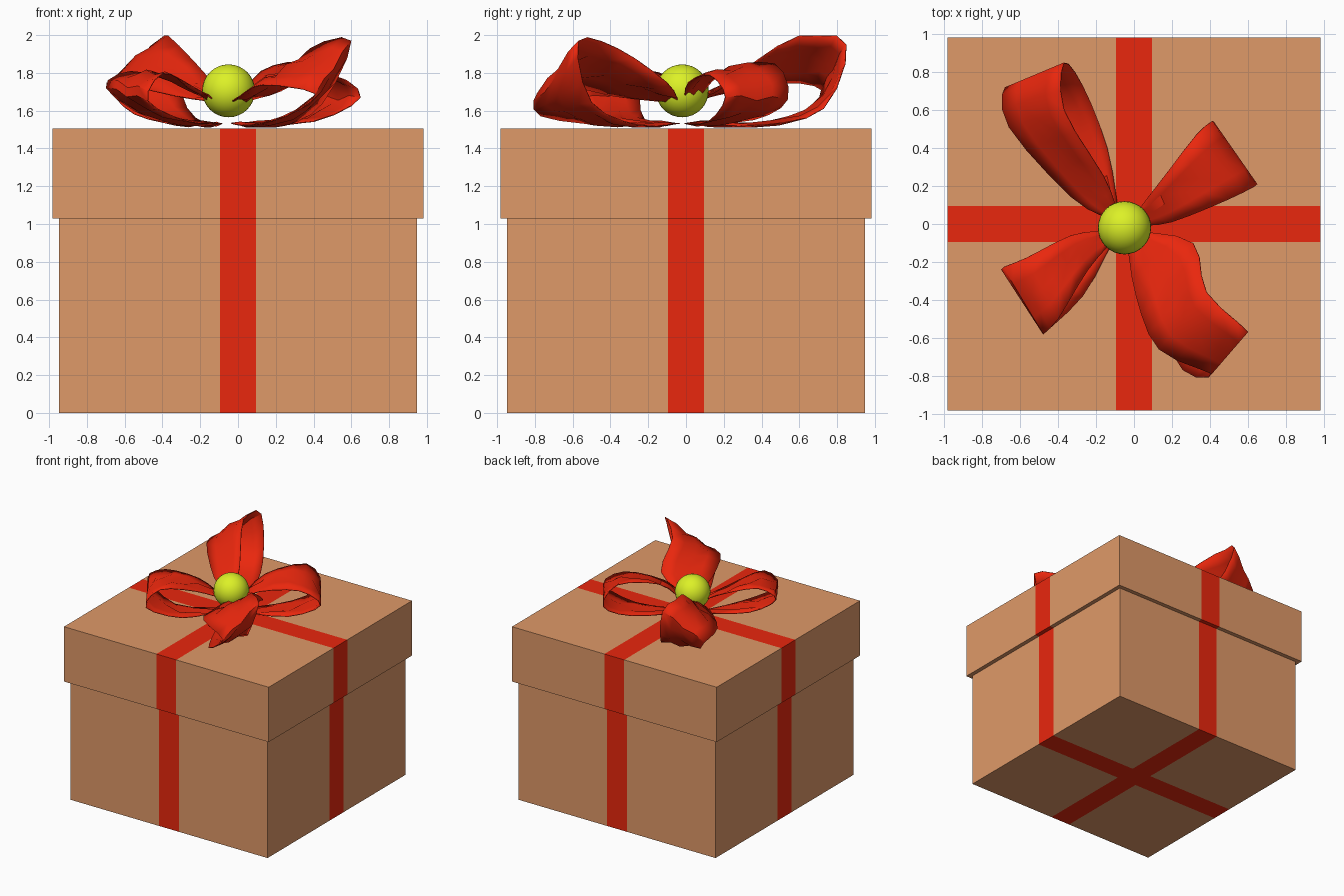
import bpy, bmesh
from mathutils import Vector

if "Cube" in bpy.data.objects:
    bpy.data.objects.remove(bpy.data.objects["Cube"])


def material(name, rgb):
    m = bpy.data.materials.new(name)
    m.diffuse_color = (*rgb, 1)
    m.use_nodes = True
    m.node_tree.nodes["Principled BSDF"].inputs["Base Color"].default_value = m.diffuse_color
    return m


CARD = material("card", (0.74, 0.32, 0.14))
RED = material("ribbon_red", (0.82, 0.02, 0.004))
LIME = material("lime", (0.72, 0.88, 0.02))
W = 0.095                                   # half width of the flat ribbon
KNOT = Vector((-0.05, -0.02, 0))


def finish(name, bm, mats):
    me = bpy.data.meshes.new(name)
    bm.to_mesh(me)
    bm.free()
    for m in mats:
        me.materials.append(m)
    ob = bpy.data.objects.new(name, me)
    bpy.context.collection.objects.link(ob)
    return ob


def wrapped_box(name, half, z0, z1):
    """Box cut along the ribbon edges, with the ribbon faces coloured red."""
    bm = bmesh.new()
    bmesh.ops.create_cube(bm, size=1)
    for v in bm.verts:
        v.co = (v.co.x * 2 * half, v.co.y * 2 * half, z1 if v.co.z > 0 else z0)
    for axis in ((1, 0, 0), (0, 1, 0)):
        for s in (-W, W):
            bmesh.ops.bisect_plane(bm, geom=bm.verts[:] + bm.edges[:] + bm.faces[:],
                                   plane_co=Vector(axis) * s, plane_no=axis)
    for f in bm.faces:
        c = f.calc_center_median()
        f.material_index = int(abs(c.x) < W or abs(c.y) < W)
    return finish(name, bm, (CARD, RED))


# Box and lid
wrapped_box("box_body", 0.947, 0, 1.035)
wrapped_box("box_lid", 0.983, 1.03, 1.506)


def spline(pts, steps=3):
    """Catmull-Rom curve through the points."""
    p = [Vector(q) for q in pts]
    p = [p[0]] + p + [p[-1]]
    out = []
    for i in range(1, len(p) - 2):
        a, b, c, d = p[i - 1:i + 3]
        for k in range(steps):
            t = k / steps
            out.append(b + 0.5 * t * (c - a + t * (2 * a - 5 * b + 4 * c - d
                                                  + t * (3 * (b - c) + d - a))))
    return out + [p[-2]]


def bow_loop(name, edge_a, edge_b, columns=4):
    """Ribbon strip lofted between two edges, each leaving and rejoining the knot."""
    rails = []
    for edge in (edge_a, edge_b):
        side = (Vector(edge[0]) - KNOT) * Vector((1, 1, 0)).length
        side.z = 0
        side = side.normalized() * 0.09
        start = KNOT + side + Vector((0, 0, 1.65))
        end = KNOT + side + Vector((0, 0, 1.53))
        rails.append(spline([start] + list(edge) + [end]))
    n = len(rails[0])
    bm = bmesh.new()
    grid = []
    for i, (a, b) in enumerate(zip(*rails)):
        row = []
        for j in range(columns + 1):
            p = a.lerp(b, j / columns)
            if 0 < j < columns and 0 < i < n - 1:     # soft crumple
                p.z += 0.012 * (1 if (i // 2 + j) % 2 else -1)
            p.z = min(max(p.z, 1.512), 1.998)
            row.append(bm.verts.new(p))
        grid.append(row)
    for r0, r1 in zip(grid, grid[1:]):
        for j in range(columns):
            bm.faces.new((r0[j], r0[j + 1], r1[j + 1], r1[j]))
    bmesh.ops.recalc_face_normals(bm, faces=bm.faces[:])
    ob = finish(name, bm, (RED,))
    ob.modifiers.new("thickness", "SOLIDIFY").thickness = 0.006
    bpy.context.view_layer.objects.active = ob
    ob.select_set(True)
    bpy.ops.object.shade_smooth_by_angle(angle=0.6)
    ob.select_set(False)


# Bow: two tall loops and two low loops
bow_loop("bow_loop_back_left",
         [(-0.16, 0.25, 1.78), (-0.37, 0.6, 2.0), (-0.37, 0.85, 1.95),
          (-0.27, 0.73, 1.61), (-0.14, 0.4, 1.52)],
         [(-0.33, 0.14, 1.68), (-0.66, 0.51, 1.75), (-0.68, 0.72, 1.71),
          (-0.55, 0.6, 1.58), (-0.3, 0.3, 1.52)])
bow_loop("bow_loop_front_right",
         [(0.31, -0.1, 1.75), (0.38, -0.36, 1.93), (0.6, -0.57, 1.97),
          (0.45, -0.5, 1.64), (0.25, -0.25, 1.52)],
         [(0.01, -0.38, 1.68), (0.13, -0.66, 1.74), (0.41, -0.79, 1.69),
          (0.26, -0.77, 1.57), (0.06, -0.4, 1.52)])
bow_loop("bow_loop_back_right",
         [(0.12, 0.2, 1.81), (0.33, 0.47, 1.85), (0.42, 0.54, 1.66),
          (0.27, 0.36, 1.55)],
         [(0.2, 0.01, 1.75), (0.5, 0.13, 1.79), (0.65, 0.21, 1.67),
          (0.4, 0.12, 1.54)])
bow_loop("bow_loop_front_left",
         [(-0.33, -0.06, 1.75), (-0.57, -0.18, 1.81), (-0.7, -0.24, 1.72),
          (-0.45, -0.22, 1.55)],
         [(-0.24, -0.24, 1.73), (-0.4, -0.5, 1.8), (-0.48, -0.58, 1.65),
          (-0.27, -0.38, 1.54)])

# Round knot ornament
bpy.ops.mesh.primitive_uv_sphere_add(segments=32, ring_count=16, radius=0.14,
                                     location=(KNOT.x, KNOT.y, 1.705))
ball = bpy.context.object
ball.name = "knot_ball"
ball.data.materials.append(LIME)
bpy.ops.object.shade_smooth()
